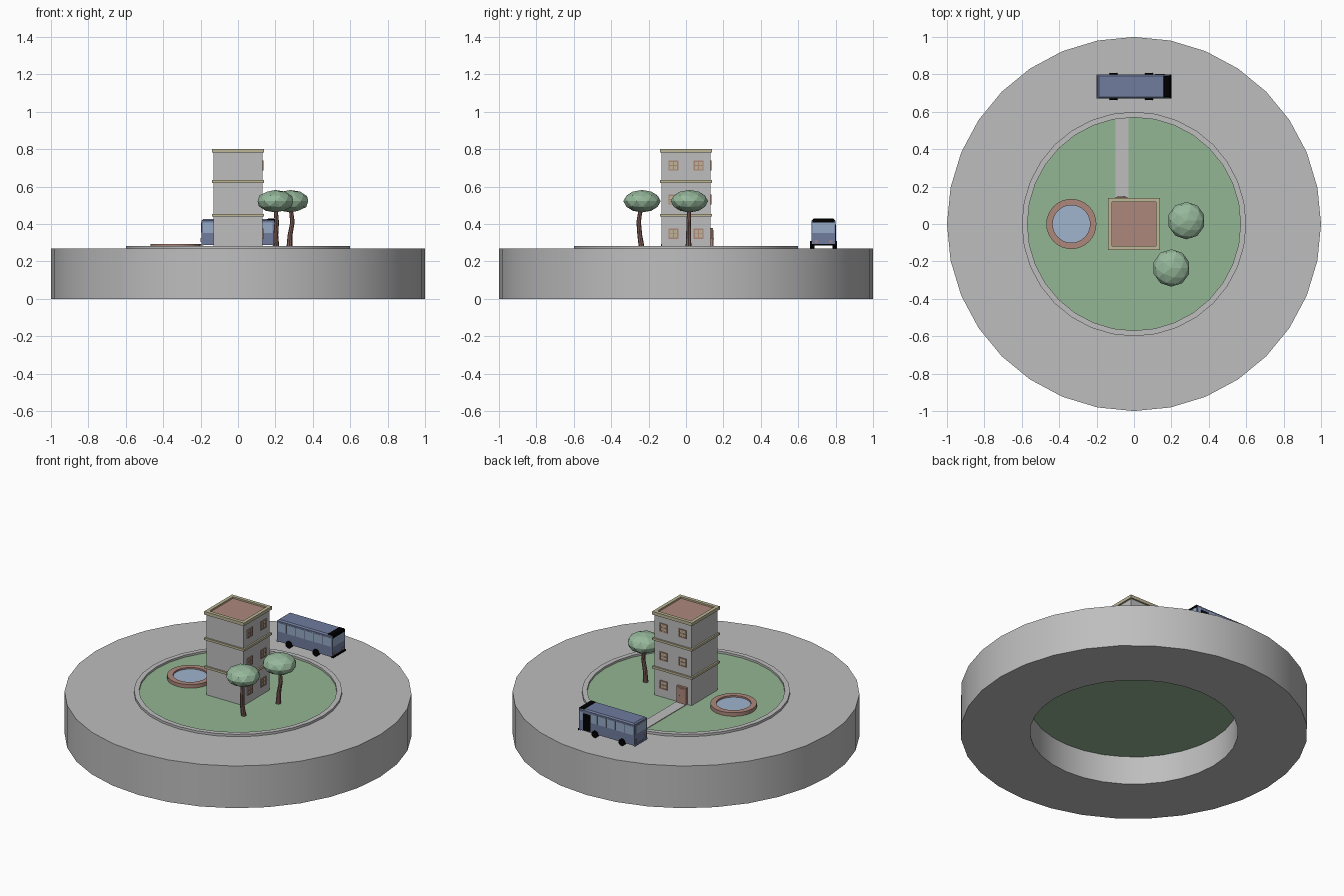
import bpy, bmesh, math
from mathutils import Vector

if "Cube" in bpy.data.objects:
    bpy.data.objects.remove(bpy.data.objects["Cube"])


def mat(name, r, g, b):
    m = bpy.data.materials.new(name)
    m.diffuse_color = [((c / 255 + 0.055) / 1.055) ** 2.4 if c > 10 else c / 3300 for c in (r, g, b)] + [1]
    m.use_nodes = True
    m.node_tree.nodes["Principled BSDF"].inputs["Base Color"].default_value = m.diffuse_color
    return m


GREY = mat("concrete grey", 190, 190, 190)
GRASS = mat("grass green", 148, 182, 147)
LEAF = mat("leaf green", 150, 184, 155)
RED = mat("brick red", 173, 135, 124)
BARK = mat("bark brown", 128, 95, 88)
TAN = mat("tan trim", 188, 182, 150)
WATER = mat("water blue", 160, 181, 206)
BLUE = mat("bus blue", 112, 124, 158)
GLASS = mat("glass blue", 150, 170, 198)
BLACK = mat("black", 0, 0, 0)


def finish(name, bm, material, smooth=False):
    bmesh.ops.recalc_face_normals(bm, faces=bm.faces)
    me = bpy.data.meshes.new(name)
    bm.to_mesh(me)
    bm.free()
    me.materials.append(material)
    ob = bpy.data.objects.new(name, me)
    bpy.context.collection.objects.link(ob)
    if smooth:
        bpy.ops.object.select_all(action='DESELECT')
        ob.select_set(True)
        bpy.context.view_layer.objects.active = ob
        bpy.ops.object.shade_smooth_by_angle(angle=math.radians(30))
    return ob


def box(name, x0, x1, y0, y1, z0, z1, material, bevel=0):
    bm = bmesh.new()
    bmesh.ops.create_cube(bm, size=1)
    for v in bm.verts:
        v.co = ((x0 + x1) / 2 + v.co.x * (x1 - x0), (y0 + y1) / 2 + v.co.y * (y1 - y0),
                (z0 + z1) / 2 + v.co.z * (z1 - z0))
    if bevel:
        top = [e for e in bm.edges if all(v.co.z > z1 - 1e-5 for v in e.verts)]
        bmesh.ops.bevel(bm, geom=top, offset=bevel, segments=1, affect='EDGES')
    return finish(name, bm, material)


def ring(name, r0, r1, z0, z1, material, n=32, cx=0, cy=0):
    """Rectangular section swept round z; with n=4 it is a square frame of half-widths r0, r1."""
    k, turn = (math.sqrt(2), math.pi / 4) if n == 4 else (1, 0)
    bm = bmesh.new()
    loops = []
    for i in range(n):
        a = turn + math.tau * i / n
        loops.append([bm.verts.new((cx + r * k * math.cos(a), cy + r * k * math.sin(a), z))
                      for r, z in ((r0, z0), (r1, z0), (r1, z1), (r0, z1))])
    for i in range(n):
        a, b = loops[i], loops[(i + 1) % n]
        for j in range(4):
            bm.faces.new((a[j], b[j], b[(j + 1) % 4], a[(j + 1) % 4]))
    return finish(name, bm, material, n > 4)


def tube(name, points, radii, material, n=8, axis=None):
    """Closed tube through points; cross-sections level, or facing y for wheels."""
    bm = bmesh.new()
    loops = []
    for p, r in zip(points, radii):
        loop = []
        for i in range(n):
            c, s = r * math.cos(math.tau * i / n), r * math.sin(math.tau * i / n)
            loop.append(bm.verts.new(Vector(p) + Vector((c, 0, s) if axis == 'Y' else (c, s, 0))))
        loops.append(loop)
    for a, b in zip(loops, loops[1:]):
        for i in range(n):
            bm.faces.new((a[i], a[(i + 1) % n], b[(i + 1) % n], b[i]))
    bm.faces.new(loops[0])
    bm.faces.new(loops[-1])
    return finish(name, bm, material, n > 8)


# ground: road ring, kerb, lawn, path
G = 0.27
ring("road_ring", 0.6, 1.0, 0, 0.268, GREY)
ring("kerb", 0.57, 0.6, 0.2, 0.283, GREY)
tube("lawn", [(0, 0, 0.18), (0, 0, G)], [0.599, 0.599], GRASS, 32)
box("path", -0.1, -0.03, 0.12, 0.567, G - 0.005, 0.274, GREY)

# pool
ring("pool_rim", 0.1, 0.134, G - 0.005, 0.293, RED, 32, -0.335, 0)
tube("pool_water", [(-0.335, 0, G - 0.005), (-0.335, 0, 0.283)], [0.102] * 2, WATER, 32)

# building
box("building_walls", -0.13, 0.13, -0.13, 0.13, G - 0.005, 0.788, GREY)
for i, z in enumerate((0.44, 0.62)):
    ring(f"floor_band_{i}", 0.125, 0.14, z, z + 0.014, TAN, 4)
ring("roof_rim", 0.118, 0.14, 0.782, 0.802, TAN, 4)
box("roof", -0.12, 0.12, -0.12, 0.12, 0.78, 0.792, RED)


def window(name, side, u, z):
    """Tan pane with a red cross frame on the right or back wall."""
    def plate(part, u0, u1, z0, z1, d, m):
        if side == 'right':
            box(f"{name}_{part}", 0.128, 0.13 + d, u0, u1, z0, z1, m)
        else:
            box(f"{name}_{part}", u0, u1, 0.128, 0.13 + d, z0, z1, m)
    h, t = 0.027, 0.007
    plate("pane", u - h, u + h, z - h, z + h, 0.002, TAN)
    for s in (-1, 0, 1):
        c = s * (h - t / 2)
        w = t / 2 if s else 0.0025
        plate(f"bar_v{s}", u + c - w, u + c + w, z - h, z + h, 0.005, RED)
        plate(f"bar_h{s}", u - h, u + h, z + c - w, z + c + w, 0.005, RED)


for i, z in enumerate((0.348, 0.53, 0.712)):
    for u in (-0.067, 0.067):
        window(f"right_window_{i}_{u > 0}", 'right', u, z)
        if i or u > 0:
            window(f"back_window_{i}_{u > 0}", 'back', u, z)
box("door_frame", -0.1, -0.035, 0.128, 0.145, G, 0.378, RED)
box("door_panel", -0.091, -0.044, 0.14, 0.147, 0.278, 0.369, RED)
box("door_knob", -0.056, -0.05, 0.145, 0.15, 0.318, 0.324, TAN)

# trees
trunks = [((0.2, -0.235), [(0.206, -0.235, G - 0.01), (0.202, -0.247, 0.34), (0.207, -0.253, 0.41), (0.2, -0.24, 0.5)]),
          ((0.28, 0.018), [(0.274, 0.013, G - 0.01), (0.278, 0.014, 0.34), (0.291, 0.014, 0.41), (0.28, 0.018, 0.5)])]
for i, ((x, y), pts) in enumerate(trunks):
    tube(f"tree_trunk_{i}", pts, [0.016, 0.013, 0.012, 0.01], BARK, 8)
    bm = bmesh.new()
    bmesh.ops.create_icosphere(bm, subdivisions=2, radius=1)
    for v in bm.verts:
        v.co = (x + v.co.x * 0.1, y + v.co.y * 0.1, 0.522 + v.co.z * 0.06)
    finish(f"tree_crown_{i}", bm, LEAF)

# bus, front end towards +x
Y0, Y1 = 0.672, 0.798
box("bus_body", -0.195, 0.193, Y0, Y1, 0.288, 0.426, BLUE, 0.008)
box("bus_front_top", 0.155, 0.197, Y0 + 0.004, Y1 - 0.004, 0.408, 0.429, BLACK, 0.006)
box("windscreen", 0.19, 0.196, Y0 + 0.005, Y1 - 0.005, 0.352, 0.409, GLASS)
box("rear_window", -0.198, -0.19, Y0 + 0.012, Y1 - 0.012, 0.355, 0.409, GLASS)
box("front_bumper", 0.185, 0.2, Y0, Y1, 0.284, 0.294, BLACK)
box("rear_bumper", -0.2, -0.185, Y0, Y1, 0.284, 0.294, BLUE)
for side, y in (("near", Y0), ("far", Y1)):
    for i in range(6):
        x = -0.187 + i * 0.063
        if side == "far" and i == 5:
            x += 0.04
        w = 0.018 if side == "far" and i == 5 else 0.056
        if side == "far" and i == 4:
            w = 0.042
        box(f"bus_{side}_window_{i}", x, x + w, y - 0.002, y + 0.002, 0.353, 0.409, GLASS)
    inner = 0.012 if side == "near" else -0.012
    box(f"headlight_{side}", 0.19, 0.197, y + inner * 2 - 0.01, y + inner * 2 + 0.01, 0.3, 0.311, RED)
    box(f"taillight_{side}", -0.2, -0.19, y + inner - 0.005, y + inner + 0.005, 0.305, 0.325, RED)
    for end, x in (("rear", -0.11), ("front", 0.08)):
        out = -0.008 if side == "near" else 0.008
        tube(f"wheel_{end}_{side}", [(x, y + out, 0.289), (x, y - out * 2, 0.289)], [0.021] * 2, BLACK, 16, 'Y')
box("bus_door", 0.112, 0.165, Y1 - 0.002, Y1 + 0.003, 0.294, 0.398, BLACK)
